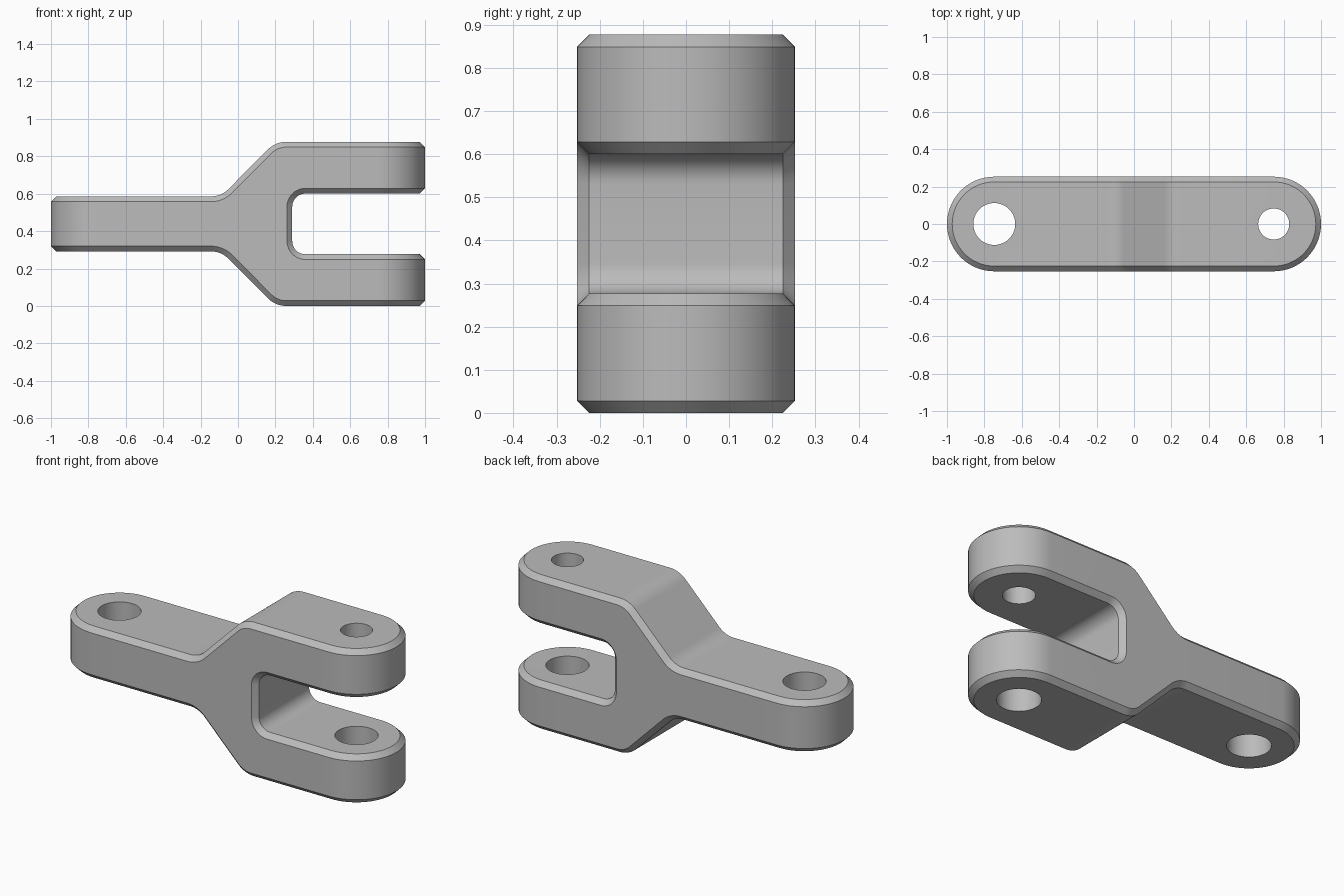
import bpy, bmesh, math
from mathutils import Vector

cube = bpy.data.objects.get("Cube")
if cube:
    bpy.data.objects.remove(cube, do_unlink=True)

HALF_WIDTH = 0.253
END_X = 1 - HALF_WIDTH
MID_Z = 0.4385
CHAMFER = 0.028

steel = bpy.data.materials.new("grey_metal")
steel.use_nodes = True
grey = (0.5, 0.5, 0.5, 1)
steel.diffuse_color = grey
steel.node_tree.nodes["Principled BSDF"].inputs["Base Color"].default_value = grey


def fillet(corners, steps=10):
    """Replace each (x, y, radius) corner by a tangent arc."""
    out = []
    for i, (x, y, r) in enumerate(corners):
        p = Vector((x, y))
        if not r:
            out.append(p)
            continue
        a = (Vector(corners[i - 1][:2]) - p).normalized()
        b = (Vector(corners[(i + 1) % len(corners)][:2]) - p).normalized()
        half = a.angle(b) / 2
        centre = p + (a + b).normalized() * r / math.sin(half)
        start = p + a * r / math.tan(half) - centre
        end = p + b * r / math.tan(half) - centre
        sweep = math.atan2(start.cross(end), start.dot(end))
        for k in range(steps + 1):
            t = sweep * k / steps
            c, s = math.cos(t), math.sin(t)
            out.append(centre + Vector((start.x * c - start.y * s,
                                        start.x * s + start.y * c)))
    return out


def prism(name, points, depth):
    """Extrude a closed list of 3D points along depth."""
    bm = bmesh.new()
    face = bm.faces.new([bm.verts.new(p) for p in points])
    new = bmesh.ops.extrude_face_region(bm, geom=[face])["geom"]
    bmesh.ops.translate(bm, vec=depth,
                        verts=[v for v in new if isinstance(v, bmesh.types.BMVert)])
    bmesh.ops.recalc_face_normals(bm, faces=bm.faces)
    mesh = bpy.data.meshes.new(name)
    bm.to_mesh(mesh)
    bm.free()
    mesh.materials.append(steel)
    obj = bpy.data.objects.new(name, mesh)
    bpy.context.collection.objects.link(obj)
    return obj


def circle(x, r, z, n=64):
    return [(x + r * math.cos(math.tau * k / n), r * math.sin(math.tau * k / n), z)
            for k in range(n)]


def cut(target, cutter, operation):
    mod = target.modifiers.new(cutter.name, "BOOLEAN")
    mod.operation = operation
    mod.solver = "EXACT"
    mod.object = cutter
    bpy.ops.object.modifier_apply(modifier=mod.name)
    bpy.data.objects.remove(cutter, do_unlink=True)


# Fork side profile: upper half, mirrored to make the lower half
upper = [(-1.2, 0.147, 0), (-0.09, 0.147, 0.13), (0.2, MID_Z, 0.14),
         (1.2, MID_Z, 0), (1.2, 0.162, 0), (0.29, 0.162, 0.07)]
lower = [(x, -z, r) for x, z, r in reversed(upper)]
profile = fillet(upper + lower)
fork = prism("clevis_fork", [(p.x, -0.4, p.y + MID_Z) for p in profile], (0, 0.8, 0))
bpy.context.view_layer.objects.active = fork
fork.select_set(True)

# Round-ended plan outline
plan = []
for side in (1, -1):
    for k in range(33):
        t = math.pi * (k / 32 - 0.5)
        plan.append((side * (END_X + HALF_WIDTH * math.cos(t)),
                     side * HALF_WIDTH * math.sin(t), -0.1))
cut(fork, prism("plan_outline", plan, (0, 0, 1.1)), "INTERSECT")

# Chamfer around every outer rim
bevel = fork.modifiers.new("chamfer", "BEVEL")
bevel.width = CHAMFER
bevel.segments = 1
bevel.limit_method = "ANGLE"
bevel.angle_limit = math.radians(60)
bevel.use_clamp_overlap = False
bpy.ops.object.modifier_apply(modifier=bevel.name)

# Pin holes: stem, lower prong and the smaller upper prong
for name, x, radius, z in (("stem_hole", -END_X, 0.112, 0.1),
                           ("lower_hole", END_X, 0.112, -0.2),
                           ("upper_hole", END_X, 0.083, MID_Z)):
    cut(fork, prism(name, circle(x, radius, z), (0, 0, 0.6)), "DIFFERENCE")

bpy.ops.object.shade_smooth_by_angle(angle=math.radians(30))
